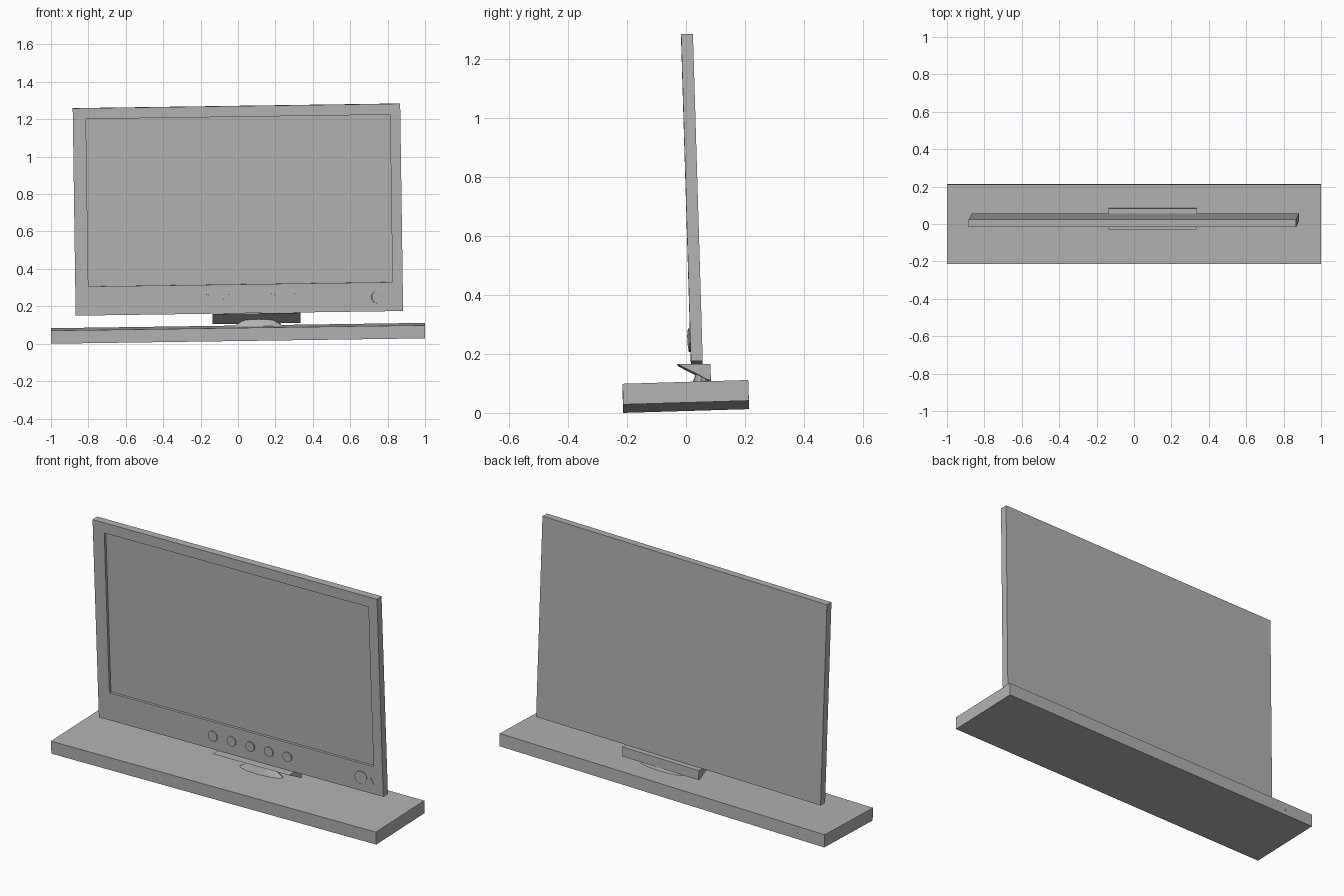
import bpy, bmesh, math
from mathutils import Matrix, Vector

cube = bpy.data.objects.get("Cube")
if cube:
    bpy.data.objects.remove(cube, do_unlink=True)

grey = bpy.data.materials.new("plain_grey")
grey.use_nodes = True
COLOUR = (0.45, 0.45, 0.45, 1)
grey.diffuse_color = COLOUR
grey.node_tree.nodes["Principled BSDF"].inputs["Base Color"].default_value = COLOUR

# The whole model leans slightly forward and to one side
LEAN = (Matrix.Translation((0, 0, 0.0207))
        @ Matrix.Rotation(-0.0143, 4, 'Y') @ Matrix.Rotation(0.03, 4, 'X'))


def finish(name, bm):
    bmesh.ops.recalc_face_normals(bm, faces=bm.faces)
    bm.transform(LEAN)
    mesh = bpy.data.meshes.new(name)
    bm.to_mesh(mesh)
    bm.free()
    mesh.materials.append(grey)
    obj = bpy.data.objects.new(name, mesh)
    bpy.context.collection.objects.link(obj)
    return obj


def box(lo, hi):
    bm = bmesh.new()
    lo, hi = Vector(lo), Vector(hi)
    size = hi - lo
    bmesh.ops.create_cube(bm, size=1, matrix=Matrix.Translation((lo + hi) / 2)
                          @ Matrix.Diagonal((*size, 1)))
    return bm


def disc(name, centre, radius, depth, sides=12, tilt=0):
    bm = bmesh.new()
    place = (Matrix.Translation(centre) @ Matrix.Rotation(tilt, 4, 'Z')
             @ Matrix.Rotation(math.pi / 2, 4, 'X'))
    bmesh.ops.create_cone(bm, cap_ends=True, segments=sides, radius1=radius,
                          radius2=radius, depth=depth, matrix=place)
    return finish(name, bm)


# Base slab
finish("base", box((-1, -0.213, 0), (1, 0.213, 0.07)))

# Display panel with a recessed screen in its front face
FRONT, BACK = 0.021, 0.061
outer = (-0.866, 0.885, 0.141, 1.25)
inner = (-0.796, 0.83, 0.296, 1.192)
bm = bmesh.new()


def ring(x0, x1, z0, z1, y):
    return [bm.verts.new(p) for p in ((x0, y, z0), (x1, y, z0), (x1, y, z1), (x0, y, z1))]


loops = [ring(*outer, BACK), ring(*outer, FRONT), ring(*inner, FRONT), ring(*inner, FRONT + 0.014)]
for a, b in zip(loops, loops[1:]):
    for i in range(4):
        j = (i + 1) % 4
        bm.faces.new((a[i], a[j], b[j], b[i]))
bm.faces.new(loops[0])
bm.faces.new(loops[-1])
finish("display_panel", bm)

# Wedge bracket under the panel
bm = bmesh.new()
profile = [(-0.025, 0.141), (0.087, 0.138), (0.087, 0.086), (0.08, 0.083)]
face = bm.faces.new([bm.verts.new((-0.135, y, z)) for y, z in profile])
side = bmesh.ops.extrude_face_region(bm, geom=[face])["geom"]
bmesh.ops.translate(bm, vec=(0.47, 0, 0),
                    verts=[v for v in side if isinstance(v, bmesh.types.BMVert)])
finish("wedge_bracket", bm)

# Low flared neck joining the wedge to the base
bm = bmesh.new()
bmesh.ops.create_cone(bm, cap_ends=True, segments=12, radius1=0.14, radius2=0.06, depth=0.05,
                      matrix=Matrix.Translation((0.11, 0.054, 0.091)) @ Matrix.Diagonal((1, 0.25, 1, 1)))
finish("neck", bm)

# Row of control buttons
for i in range(5):
    disc(f"control_button_{i + 1}", (-0.16 + 0.1145 * i, FRONT, 0.216), 0.028, 0.012)

# Power button, set slightly askew
disc("power_button", (0.752, FRONT, 0.218), 0.036, 0.012, sides=10, tilt=0.12)
disc("power_marker", (0.81, FRONT, 0.209), 0.022, 0.004, sides=3)

# Tiny socket on the rear of the base
disc("rear_socket", (-0.825, 0.213, 0.035), 0.008, 0.004, sides=8)
